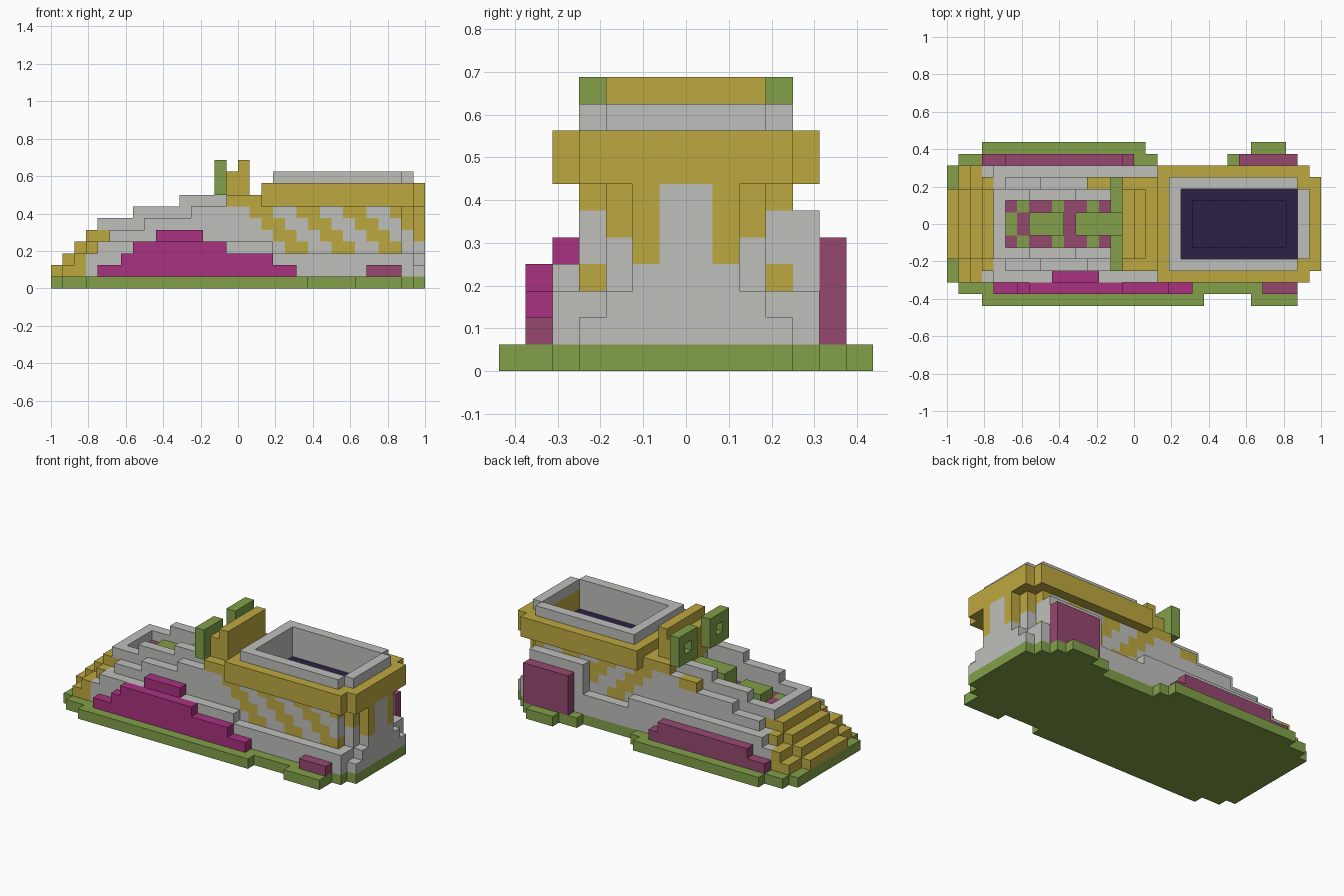
import bpy
import bmesh
from mathutils import Vector

cube = bpy.data.objects.get("Cube")
if cube:
    bpy.data.objects.remove(cube, do_unlink=True)

UNIT = 1 / 16
PALETTE = {
    "stone_grey": (0.52, 0.52, 0.50),
    "moss_green": (0.223, 0.352, 0.067),
    "gold": (0.515, 0.392, 0.051),
    "magenta": (0.392, 0.032, 0.216),
    "plum": (0.305, 0.065, 0.162),
    "navy": (0.026, 0.015, 0.061),
}
GREY, GREEN, GOLD, MAGENTA, PLUM, NAVY = PALETTE
materials = []
for name, rgb in PALETTE.items():
    mat = bpy.data.materials.new(name)
    mat.use_nodes = True
    mat.diffuse_color = (*rgb, 1)
    mat.node_tree.nodes["Principled BSDF"].inputs["Base Color"].default_value = (*rgb, 1)
    materials.append(mat)

cells = {}


def fill(part, colour, xs, ys, zs):
    """Fill a block of grid cells; colour may be a rule of x, y, z."""
    for x in range(*xs):
        for y in range(*ys):
            for z in range(*zs):
                paint = colour(x, y, z) if callable(colour) else colour
                cells[x, y, z] = (part, paint)


def centred(part, colour, xs, half, zs):
    fill(part, colour, xs, (-half, half), zs)


def both_sides(part, colour, xs, near, far, zs):
    fill(part, colour, xs, (near, far), zs)
    fill(part, colour, xs, (-far, -near), zs)


def clear(xs, half, zs):
    for x in range(*xs):
        for y in range(-half, half):
            for z in range(*zs):
                cells.pop((x, y, z), None)


# Ground plate with an irregular outline
centred("ground_plate", GREEN, (-16, 16), 4, (0, 1))
centred("ground_plate", GREEN, (-16, 15), 5, (0, 1))
for xs, ys in [((-15, 14), (-6, -5)), ((-13, 6), (-7, -6)), ((10, 14), (-7, -6)),
               ((-15, 2), (5, 6)), ((8, 14), (5, 6)), ((-13, 1), (6, 7)), ((10, 13), (6, 7))]:
    fill("ground_plate", GREEN, xs, ys, (0, 1))

# Nose steps
for i in range(4):
    centred("nose_steps", GOLD, (i - 16, -11), 3, (i + 1, i + 2))
for i in range(2):
    centred("nose_steps", GOLD, (i - 15, -12), 5, (i + 1, i + 2))
centred("nose_steps", GOLD, (-13, -11), 4, (3, 4))

# Hull tiers, from the outermost inwards
centred("lower_hull", GREY, (-13, 15), 5, (1, 3))
centred("lower_hull", GREY, (-12, 3), 5, (3, 4))
for start, top in [(-11, 5), (-8, 6), (-4, 7)]:
    centred("middle_hull", GREY, (start, 2), 4, (4, top))
for start, top in [(-12, 6), (-9, 7), (-5, 8)]:
    centred("upper_hull", GREY, (start, 2), 3, (5, top))
centred("nose_steps", GOLD, (-13, -12), 3, (4, 5))
fill("hull_hatch", GOLD, (-4, -2), (3, 4), (6, 7))


# Rear cabin with slanted stripes on both walls
def stripe(x, y, z):
    striped = x + z >= 7 and (x + z - 7) % 4 < 2
    return GOLD if striped and y in (-4, 3) else GREY


centred("cabin", stripe, (1, 14), 4, (3, 7))

# Stern bay with a gold arch
centred("stern", GREY, (14, 15), 3, (3, 7))
both_sides("stern", GOLD, (14, 15), 2, 3, (5, 7))
for half, zs in [(4, (1, 2)), (3, (2, 3)), (2, (3, 7))]:
    centred("stern", GREY, (15, 16), half, zs)
both_sides("stern", GOLD, (15, 16), 1, 2, (4, 7))

# Cabin trim, rim and sunken dark floor
centred("cabin_trim", GOLD, (1, 2), 4, (7, 8))
centred("cabin_trim", GOLD, (2, 15), 5, (7, 9))
centred("cabin_trim", GOLD, (15, 16), 4, (7, 9))
centred("cabin_rim", GREY, (3, 14), 4, (7, 10))
centred("cabin_rim", GREY, (14, 15), 3, (9, 10))
clear((4, 14), 3, (6, 10))
centred("cabin_floor", NAVY, (4, 14), 3, (6, 7))
clear((5, 13), 2, (6, 7))
centred("cabin_floor", NAVY, (5, 13), 2, (5, 6))


# Open cockpit with patterned floor and two benches
def floor_pattern(x, y, z):
    if y in (-2, 1):
        return GREEN if x % 3 == 2 else PLUM
    return PLUM if x in (-10, -6) else GREEN


clear((-11, -1), 2, (5, 8))
centred("cockpit_floor", floor_pattern, (-11, -1), 2, (4, 5))
centred("front_bench", GREEN, (-9, -6), 1, (5, 6))
centred("rear_bench", GREEN, (-5, -1), 1, (5, 7))

# Window frames and stepped backboard
both_sides("window_frames", GREEN, (-2, -1), 1, 4, (8, 11))
for y in (2, -3):
    cells.pop((-2, y, 9))
centred("backboard", GOLD, (-1, 0), 3, (8, 10))
centred("backboard", GOLD, (0, 1), 3, (8, 11))
centred("backboard", GOLD, (-1, 1), 4, (7, 8))

# Right side panels
for xs, z in [((-12, 5), 1), ((-10, 3), 2), ((-9, -1), 3)]:
    fill("right_panel", MAGENTA, xs, (-6, -5), (z, z + 1))
fill("right_panel", MAGENTA, (-7, -3), (-5, -4), (4, 5))
fill("right_rear_block", PLUM, (11, 14), (-6, -5), (1, 2))

# Left side panels
fill("left_panel", PLUM, (-13, 0), (5, 6), (1, 2))
fill("left_panel", PLUM, (-11, -1), (5, 6), (2, 3))
fill("left_rear_housing", GREY, (8, 14), (4, 5), (1, 6))
fill("left_rear_panel", PLUM, (9, 14), (5, 6), (1, 5))


def face_corners(cell, axis, sign):
    """Corners of one side of a cell, wound to face outwards."""
    centre = Vector(cell) + Vector((0.5, 0.5, 0.5))
    n, u, v = Vector(), Vector(), Vector()
    n[axis], u[(axis + 1) % 3], v[(axis + 2) % 3] = sign / 2, sign / 2, 0.5
    return [(centre + n + a * u + b * v) * UNIT
            for a, b in ((-1, -1), (1, -1), (1, 1), (-1, 1))]


# Build one clean mesh per part, keeping only the exposed faces
for part in sorted({p for p, _ in cells.values()}):
    bm = bmesh.new()
    for cell, (owner, colour) in cells.items():
        if owner != part:
            continue
        for axis in range(3):
            for sign in (-1, 1):
                neighbour = list(cell)
                neighbour[axis] += sign
                if tuple(neighbour) in cells:
                    continue
                face = bm.faces.new([bm.verts.new(c) for c in face_corners(cell, axis, sign)])
                face.material_index = list(PALETTE).index(colour)
    bmesh.ops.remove_doubles(bm, verts=bm.verts[:], dist=UNIT / 100)
    bmesh.ops.dissolve_limit(bm, angle_limit=0.01, verts=bm.verts[:],
                             edges=bm.edges[:], delimit={"MATERIAL"})
    mesh = bpy.data.meshes.new(part)
    for mat in materials:
        mesh.materials.append(mat)
    bm.to_mesh(mesh)
    bm.free()
    bpy.context.scene.collection.objects.link(bpy.data.objects.new(part, mesh))
